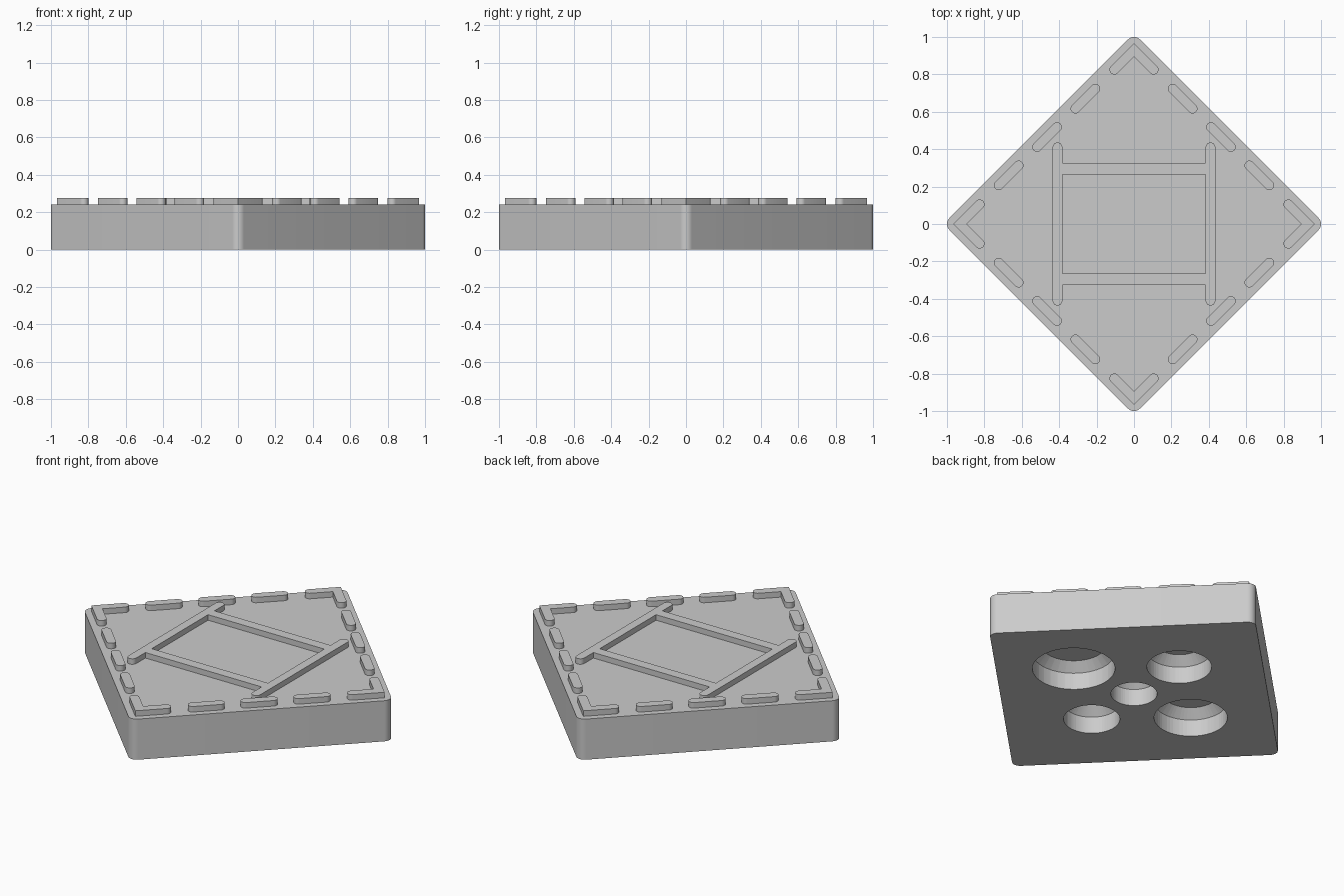
import bpy, bmesh
from math import pi, radians, sin, cos, atan2
from mathutils import Matrix, Vector

cube = bpy.data.objects.get("Cube")
if cube:
    bpy.data.objects.remove(cube, do_unlink=True)

PLATE_TOP, RIB_TOP = 0.242, 0.275
RIB_R = 0.026        # half width of the raised ribs
RIB_LINE = 0.93      # diagonal line the border dashes follow

grey = bpy.data.materials.new("plain_grey")
grey.use_nodes = True
colour = (0.6, 0.6, 0.6, 1)
grey.diffuse_color = colour
grey.node_tree.nodes["Principled BSDF"].inputs["Base Color"].default_value = colour


def add_object(name, bm):
    bmesh.ops.recalc_face_normals(bm, faces=bm.faces)
    mesh = bpy.data.meshes.new(name)
    bm.to_mesh(mesh)
    bm.free()
    mesh.materials.append(grey)
    ob = bpy.data.objects.new(name, mesh)
    bpy.context.collection.objects.link(ob)
    return ob


def activate(ob):
    bpy.ops.object.select_all(action='DESELECT')
    ob.select_set(True)
    bpy.context.view_layer.objects.active = ob


def smooth(ob):
    activate(ob)
    bpy.ops.object.shade_smooth_by_angle(angle=radians(30))


def prism(name, outline, z0, z1, turn=0):
    """Extrude a flat outline from z0 to z1, turned about the z axis."""
    bm = bmesh.new()
    face = bm.faces.new([bm.verts.new((x, y, z0)) for x, y in outline])
    ext = bmesh.ops.extrude_face_region(bm, geom=[face], use_keep_orig=True)
    verts = [g for g in ext["geom"] if isinstance(g, bmesh.types.BMVert)]
    bmesh.ops.translate(bm, verts=verts, vec=(0, 0, z1 - z0))
    bm.transform(Matrix.Rotation(turn, 4, 'Z'))
    ob = add_object(name, bm)
    smooth(ob)
    return ob


def arc(cx, cy, r, start, sweep, steps=12):
    return [(cx + r * cos(start + sweep * i / steps),
             cy + r * sin(start + sweep * i / steps)) for i in range(steps + 1)]


def capsule(a, b, r=RIB_R):
    angle = atan2(b[1] - a[1], b[0] - a[0])
    return arc(*b, r, angle - pi / 2, pi) + arc(*a, r, angle + pi / 2, pi)


# Diamond plate with rounded vertical corners
corner_r = 0.045
reach = 1 - corner_r
outline = []
for k in range(4):
    a = k * pi / 2
    outline += arc(reach * cos(a), reach * sin(a), corner_r, a - pi / 4, pi / 2)
plate = prism("plate", outline, 0, PLATE_TOP)


def pocket_cutter(x, y, r):
    """Round pocket: straight wall, then a chamfer to a flat ceiling."""
    bm = bmesh.new()
    rings = []
    for radius, z in ((r, -0.05), (r, 0.10), (r - 0.048, 0.15)):
        rings.append([bm.verts.new((px, py, z))
                      for px, py in arc(x, y, radius, 0, 2 * pi, 64)[:-1]])
    for low, high in zip(rings, rings[1:]):
        for i in range(64):
            j = (i + 1) % 64
            bm.faces.new((low[i], low[j], high[j], high[i]))
    bm.faces.new(rings[0])
    bm.faces.new(rings[-1])
    cutter = add_object("pocket_cutter", bm)
    cutter.hide_render = True
    return cutter


# Five pockets in the underside
for x, y, r in ((0, 0, 0.125), (0.425, 0, 0.223), (-0.40, 0, 0.198),
                (0, 0.38, 0.175), (0, -0.355, 0.152)):
    cutter = pocket_cutter(x, y, r)
    cut = plate.modifiers.new("pocket", 'BOOLEAN')
    cut.operation, cut.solver, cut.object = 'DIFFERENCE', 'EXACT', cutter
    activate(plate)
    bpy.ops.object.modifier_apply(modifier=cut.name)
    bpy.data.objects.remove(cutter, do_unlink=True)
smooth(plate)

# Border: one angled corner rib and three dashes for each side
arm = 0.105
tip = RIB_R * 2 ** 0.5
corner = [(0, RIB_LINE + tip)]
corner += arc(-arm, RIB_LINE - arm, RIB_R, 3 * pi / 4, pi)
corner += [(0, RIB_LINE - tip)]
corner += arc(arm, RIB_LINE - arm, RIB_R, -3 * pi / 4, pi)
for k in range(4):
    turn = k * pi / 2
    prism(f"corner_rib_{k + 1}", corner, PLATE_TOP, RIB_TOP, turn)
    for n, mid in enumerate((0.26, 0.465, 0.67)):
        a, b = mid - 0.053, mid + 0.053
        dash = capsule((a, RIB_LINE - a), (b, RIB_LINE - b))
        prism(f"border_dash_{k + 1}_{n + 1}", dash, PLATE_TOP, RIB_TOP, turn)

# Central frame: two long rails joined by two crossbars
rail_x, rail_y, bar_y = 0.409, 0.41, 0.295
inner = rail_x - RIB_R
for side, s in (("left", 1), ("right", -1)):
    prism(f"{side}_rail", capsule((s * rail_x, -rail_y), (s * rail_x, rail_y)),
          PLATE_TOP, RIB_TOP)
for side, s in (("back", 1), ("front", -1)):
    lo, hi = s * bar_y - 0.03, s * bar_y + 0.03
    prism(f"{side}_crossbar", [(-inner, lo), (inner, lo), (inner, hi), (-inner, hi)],
          PLATE_TOP, RIB_TOP)
